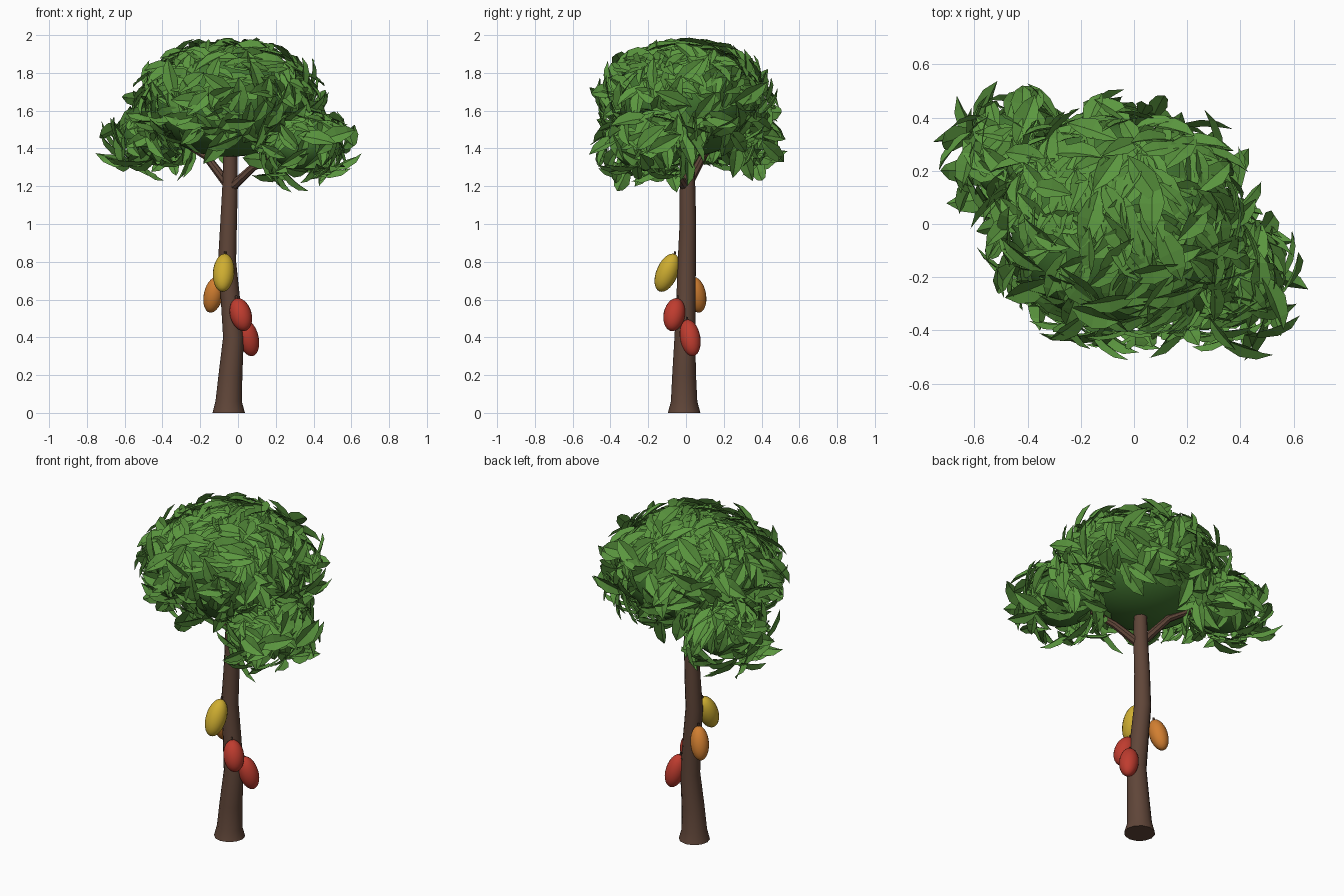
import bpy, bmesh, math, random
from mathutils import Vector, Matrix

random.seed(7)
if "Cube" in bpy.data.objects:
    bpy.data.objects.remove(bpy.data.objects["Cube"], do_unlink=True)


def material(name, rgb):
    m = bpy.data.materials.new(name)
    m.use_nodes = True
    m.diffuse_color = (*rgb, 1)
    m.node_tree.nodes["Principled BSDF"].inputs["Base Color"].default_value = (*rgb, 1)
    return m


BARK = material("brown bark", (0.115, 0.06, 0.04))
LEAF = material("leaf green", (0.105, 0.31, 0.05))
CORE = material("deep green", (0.055, 0.18, 0.03))
YELLOW = material("yellow", (0.62, 0.42, 0.03))
ORANGE = material("orange", (0.64, 0.21, 0.03))
RED = material("red", (0.52, 0.045, 0.028))


def finish(name, bm, mat, smooth=True):
    mesh = bpy.data.meshes.new(name)
    bm.to_mesh(mesh)
    bm.free()
    mesh.materials.append(mat)
    obj = bpy.data.objects.new(name, mesh)
    bpy.context.collection.objects.link(obj)
    if smooth:
        bpy.ops.object.select_all(action="DESELECT")
        obj.select_set(True)
        bpy.context.view_layer.objects.active = obj
        bpy.ops.object.shade_smooth_by_angle(angle=math.radians(40))
    return obj


def tube(name, path, sides, mat):
    """Capped tube through (x, y, z, radius) stations."""
    bm = bmesh.new()
    pts = [Vector(p[:3]) for p in path]
    rings = []
    for i, p in enumerate(pts):
        d = pts[min(i + 1, len(pts) - 1)] - pts[max(i - 1, 0)]
        q = Vector((0, 0, 1)).rotation_difference(d)
        rings.append([bm.verts.new(p + q @ (path[i][3] * Vector((math.cos(a), math.sin(a), 0))))
                      for a in (math.tau * k / sides for k in range(sides))])
    for a, b in zip(rings, rings[1:]):
        for k in range(sides):
            n = (k + 1) % sides
            bm.faces.new((a[k], a[n], b[n], b[k]))
    bm.faces.new(rings[0][::-1])
    bm.faces.new(rings[-1])
    finish(name, bm, mat)


# Trunk with flared foot, and two forking branches
tube("trunk", [(-.049, -.01, 0, .086), (-.049, -.01, .06, .07), (-.04, -.01, .2, .063),
               (-.024, -.006, .4, .055), (-.04, 0, .6, .051), (-.058, .004, .8, .048),
               (-.05, .01, 1, .044), (-.042, .008, 1.2, .041), (-.04, .005, 1.48, .034)], 12, BARK)
tube("right_back_branch",
     [(-.04, 0, 1.19, .026), (-.17, .09, 1.36, .021), (-.34, .18, 1.46, .015)], 8, BARK)
tube("left_front_branch",
     [(-.04, 0, 1.19, .026), (.08, -.07, 1.3, .021), (.28, -.16, 1.41, .015)], 8, BARK)


# Hanging fruit: plump pod with a short stalk at its upper end
def fruit(name, centre, lean, length, width, mat):
    c, axis = Vector(centre), Vector(lean).normalized()
    bm = bmesh.new()
    bmesh.ops.create_uvsphere(bm, u_segments=20, v_segments=14, radius=1)
    q = Vector((0, 0, 1)).rotation_difference(axis)
    bmesh.ops.transform(bm, verts=bm.verts, matrix=Matrix.Translation(c) @ q.to_matrix().to_4x4()
                        @ Matrix.Diagonal((width, width, length, 1)))
    finish(name, bm, mat)
    tip = c + axis * length
    end = tip + axis * .005 + Vector((0, 0, .01))
    tube(name + "_stalk", [(*(tip - axis * .01), .007), (*end, .006)], 6, BARK)


fruit("yellow_fruit", (-.076, -.1, .742), (.08, .42, 1), .107, .057, YELLOW)
fruit("orange_fruit", (-.13, .055, .625), (.22, -.18, 1), .097, .051, ORANGE)
fruit("upper_red_fruit", (.015, -.062, .52), (-.28, .2, 1), .09, .057, RED)
fruit("lower_red_fruit", (.055, .022, .397), (-.24, -.18, 1), .1, .054, RED)


# One folded leaf: midrib with a raised blade on each side
def add_leaf(bm, base, along, normal, length, width):
    side = along.cross(normal).normalized()
    up = side.cross(along).normalized()

    def point(t, s, h):
        return bm.verts.new(base + along * (t * length) + side * (s * width) + up * (h * width))
    stations = ((.22, .33), (.5, .5), (.78, .32))
    rib = [point(t, 0, .1 - .5 * (t - .4) ** 2) for t in (0, .22, .5, .78, 1)]
    for s in (-1, 1):
        a, b, c = (point(t, s * w, .1 + w * .35) for t, w in stations)
        for f in ((rib[0], rib[1], a), (rib[1], rib[2], b, a),
                  (rib[2], rib[3], c, b), (rib[3], rib[4], c)):
            bm.faces.new(f if s < 0 else f[::-1])


# Foliage clump: a dark ellipsoid core wrapped in overlapping leaves
def clump(name, centre, radii, count, lift, lowest):
    c, r = Vector(centre), Vector(radii)
    bm = bmesh.new()
    bmesh.ops.create_icosphere(bm, subdivisions=4, radius=1)
    for v in bm.verts:
        v.co = c + v.co * r
    finish(name + "_core", bm, CORE)
    bm = bmesh.new()
    for i in range(count):
        z = 1 - (1 - lowest) * (i + .5) / count
        a = i * math.pi * (3 - math.sqrt(5)) + random.uniform(-.15, .15)
        s = math.sqrt(1 - z * z)
        u = Vector((s * math.cos(a), s * math.sin(a), z))
        n = Vector((u[k] / r[k] for k in range(3))).normalized()
        t = n.orthogonal().normalized()
        t.rotate(Matrix.Rotation(random.uniform(0, math.tau), 3, n))
        # Leaves lie flat on the crown and stand off towards the rim
        rise = random.uniform(-.05, lift) * (1 - .9 * max(z, 0))
        along = (t + n * rise).normalized()
        tilt = (n + n.cross(t) * random.uniform(-.35, .35)).normalized()
        length = random.uniform(.15, .24)
        add_leaf(bm, c + u * r + n * random.uniform(0, .02) - t * (length * .4),
                 along, tilt, length, length * random.uniform(.36, .44))
    finish(name + "_leaves", bm, LEAF, smooth=False)


clump("main_crown", (-.05, 0, 1.645), (.415, .38, .29), 400, .9, -.65)
clump("right_back_crown", (-.44, .25, 1.46), (.165, .175, .13), 110, 1.0, -.85)
clump("left_front_crown", (.345, -.2, 1.42), (.175, .19, .14), 120, 1.0, -.85)
